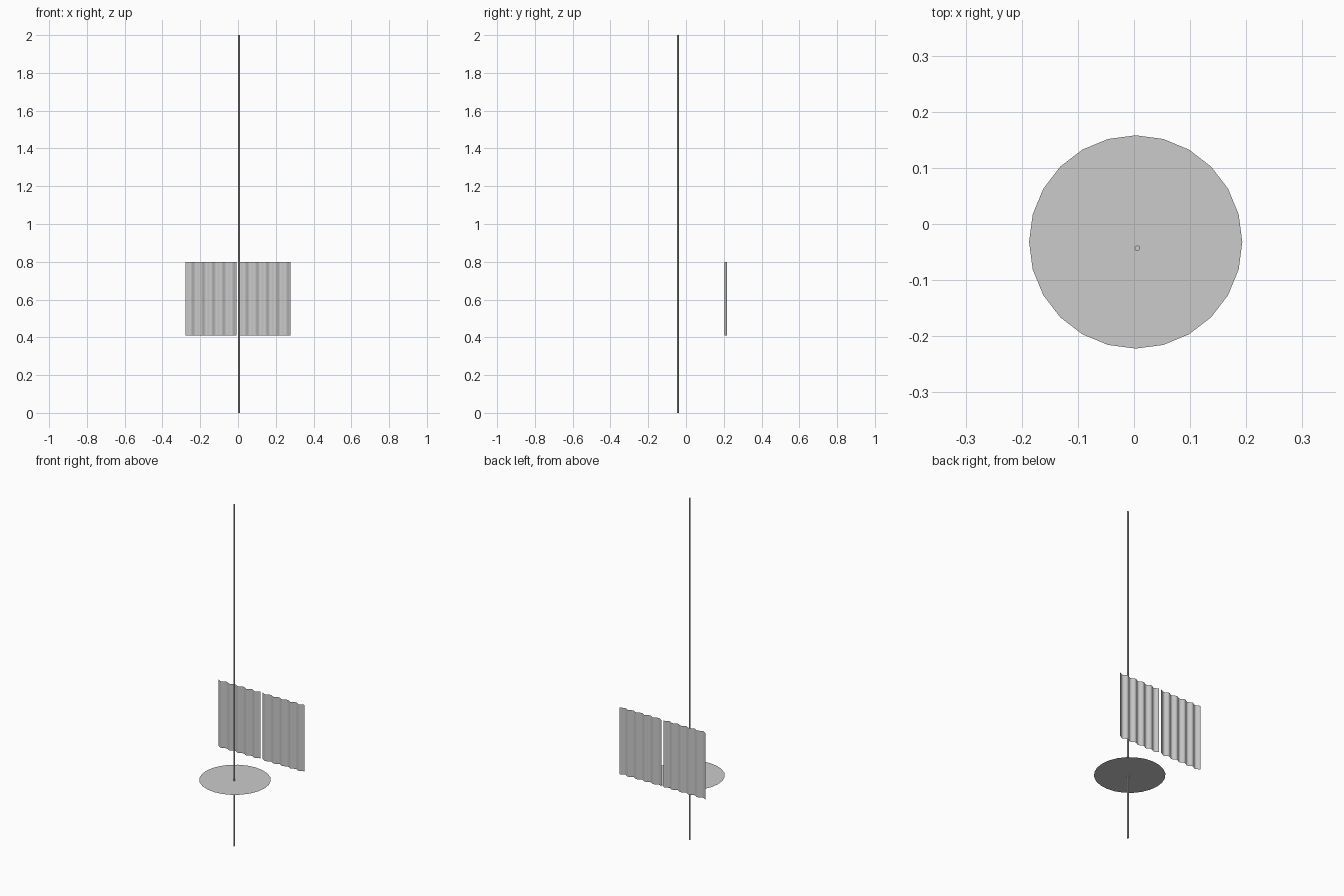
import bpy, bmesh, math

if "Cube" in bpy.data.objects:
    bpy.data.objects.remove(bpy.data.objects["Cube"])


def finish(name, bm, smooth=False):
    me = bpy.data.meshes.new(name)
    bm.to_mesh(me)
    bm.free()
    for p in me.polygons:
        p.use_smooth = smooth
    ob = bpy.data.objects.new(name, me)
    bpy.context.collection.objects.link(ob)
    return ob


def curtain(name, x0, width=0.272, waves=5, steps=8):
    # thin rippled sheet: wavy top-view profile extruded upward
    bm = bmesh.new()
    n = waves * steps
    pts = [bm.verts.new((x0 + width * i / n,
                         0.21 + 0.0063 * math.cos(2 * math.pi * i / steps),
                         0.41)) for i in range(n + 1)]
    edges = [bm.edges.new(pair) for pair in zip(pts, pts[1:])]
    top = bmesh.ops.extrude_edge_only(bm, edges=edges)["geom"]
    bmesh.ops.translate(bm, vec=(0, 0, 0.39),
                        verts=[g for g in top if isinstance(g, bmesh.types.BMVert)])
    return finish(name, bm, True)


# slim vertical pole
bm = bmesh.new()
bmesh.ops.create_cone(bm, cap_ends=True, segments=8, radius1=0.005,
                      radius2=0.005, depth=2)
bmesh.ops.translate(bm, vec=(0.006, -0.043, 1), verts=bm.verts)
finish("pole", bm)

# flat round disc, single sheet
bm = bmesh.new()
bmesh.ops.create_circle(bm, cap_ends=True, segments=24, radius=0.19)
bmesh.ops.translate(bm, vec=(0.003, -0.032, 0.382), verts=bm.verts)
finish("disc", bm)

# pair of rippled curtains with a narrow gap
curtain("curtain_left", -0.279)
curtain("curtain_right", 0.007)
